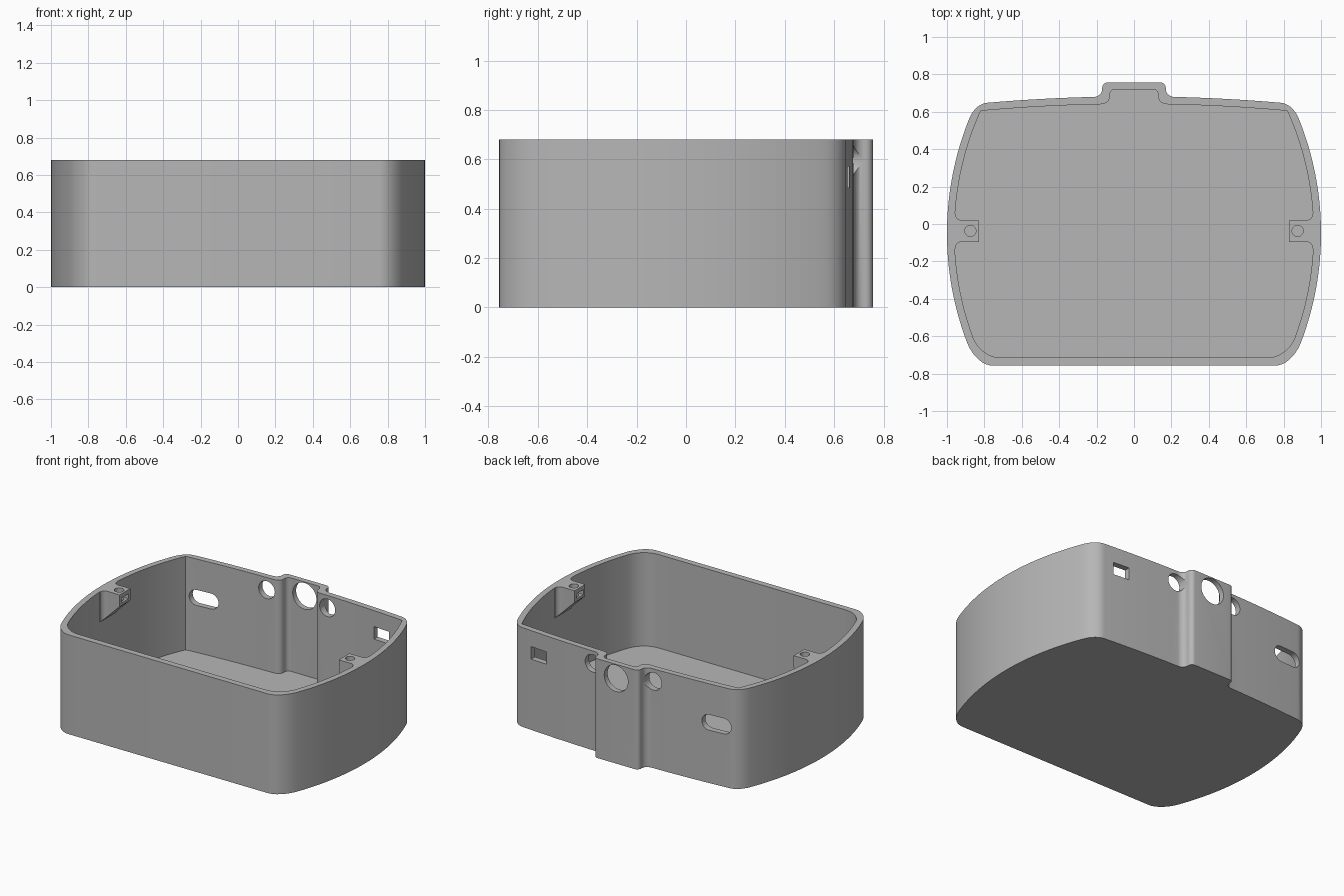
import bpy, bmesh, math
from mathutils import Vector

cube = bpy.data.objects.get("Cube")
if cube:
    bpy.data.objects.remove(cube, do_unlink=True)

HEIGHT, FLOOR = 0.68, 0.04

grey = bpy.data.materials.new("plain grey")
grey.use_nodes = True
colour = (0.47, 0.47, 0.47, 1)
grey.diffuse_color = colour
grey.node_tree.nodes["Principled BSDF"].inputs["Base Color"].default_value = colour


def fillet(start, corner, end, steps=8):
    """Circular-looking rounded corner as a rational curve."""
    a, c, b = Vector(start), Vector(corner), Vector(end)
    w = math.cos((c - a).angle(b - c) / 2)
    pts = []
    for i in range(steps + 1):
        t = i / steps
        k = (1 - t) ** 2, 2 * w * t * (1 - t), t * t
        pts.append(tuple((a * k[0] + c * k[1] + b * k[2]) / sum(k)))
    return pts


def circle(cx, cy, r, n=40, start=0.0, sweep=math.tau):
    return [(cx + r * math.cos(start + sweep * i / n),
             cy + r * math.sin(start + sweep * i / n)) for i in range(n)]


def rect(x0, x1, y0, y1):
    return [(x0, y0), (x1, y0), (x1, y1), (x0, y1)]


def prism(name, pts, lo, hi, axis="z"):
    """Extrude a flat profile along z, or along y with the profile in x and z."""
    bm = bmesh.new()
    place = (lambda p: (p[0], p[1], lo)) if axis == "z" else (lambda p: (p[0], lo, p[1]))
    face = bm.faces.new([bm.verts.new(place(p)) for p in pts])
    new = bmesh.ops.extrude_face_region(bm, geom=[face])["geom"]
    move = (0, 0, hi - lo) if axis == "z" else (0, hi - lo, 0)
    bmesh.ops.translate(bm, verts=[v for v in new if isinstance(v, bmesh.types.BMVert)], vec=move)
    bmesh.ops.recalc_face_normals(bm, faces=bm.faces)
    mesh = bpy.data.meshes.new(name)
    bm.to_mesh(mesh)
    bm.free()
    obj = bpy.data.objects.new(name, mesh)
    bpy.context.collection.objects.link(obj)
    mesh.materials.append(grey)
    return obj


def combine(target, tool, operation):
    """Apply a boolean and remove the tool object."""
    mod = target.modifiers.new("combine", "BOOLEAN")
    mod.operation, mod.object, mod.solver = operation, tool, "EXACT"
    bpy.context.view_layer.update()
    graph = bpy.context.evaluated_depsgraph_get()
    mesh = bpy.data.meshes.new_from_object(target.evaluated_get(graph))
    target.modifiers.clear()
    target.data = mesh
    bpy.data.objects.remove(tool, do_unlink=True)


def side_x(y, inset):
    return math.sqrt((1.64 - inset) ** 2 - (y + 0.05) ** 2) - 0.64


def back_y(x, inset):
    return 0.682 - inset - 0.055 * x * x


def outline(inset, bump_x, bump_y, front_y, back_end, side_end, front_start, front_end, round_back):
    """Half outline from the middle of the back to the front, then mirrored."""
    base = back_y(bump_x, inset)
    half = fillet((bump_x - 0.03, bump_y), (bump_x, bump_y), (bump_x, bump_y - 0.03))
    half += fillet((bump_x, base + 0.04), (bump_x, base),
                   (bump_x + 0.045, back_y(bump_x + 0.045, inset)))
    x0 = bump_x + 0.045
    half += [(x, back_y(x, inset)) for x in (x0 + (back_end - x0) * i / 10 for i in range(1, 10))]
    if round_back:
        half += fillet((back_end, back_y(back_end, inset)), (0.843, 0.648),
                       (side_x(side_end, inset), side_end))
    else:
        half.append((side_x(side_end, inset), side_end))
    steps = 32
    half += [(side_x(y, inset), y) for y in
             (side_end + (front_start - side_end) * i / steps for i in range(1, steps))]
    corner_x = side_x(front_y, inset)
    half += fillet((side_x(front_start, inset), front_start), (corner_x, front_y), (front_end, front_y))
    return half + [(-x, y) for x, y in reversed(half)]


# Shell: outer body hollowed out above the floor
body = prism("enclosure_body",
             outline(0, 0.17, 0.757, -0.757, 0.78, 0.57, -0.64, 0.755, True), 0, HEIGHT)
cavity = prism("cavity_cutter",
               outline(0.04, 0.13, 0.72, -0.715, 0.82, 0.605, -0.61, 0.71, False), FLOOR, 1)
combine(body, cavity, "DIFFERENCE")


def screw_boss(side):
    """Screw boss on a side wall, with sloped underside, screw hole and nut slot."""
    plan = [(0.83, -0.095), (0.83, 0.02)]
    plan += fillet((0.92, 0.02), (0.957, 0.02), (0.955, 0.055))
    plan += [(0.975, 0.055), (0.975, -0.13)]
    plan += fillet((0.955, -0.13), (0.957, -0.095), (0.92, -0.095))
    boss = prism("screw_boss", [(side * x, y) for x, y in plan], 0.4, HEIGHT)
    bm = bmesh.new()
    bm.from_mesh(boss.data)
    cut = bmesh.ops.bisect_plane(bm, geom=bm.verts[:] + bm.edges[:] + bm.faces[:],
                                 plane_co=(side * 0.83, 0, 0.6),
                                 plane_no=(-side, 0, -1), clear_outer=True)
    edges = [e for e in cut["geom_cut"] if isinstance(e, bmesh.types.BMEdge)]
    bmesh.ops.contextual_create(bm, geom=edges)
    bmesh.ops.recalc_face_normals(bm, faces=bm.faces)
    bm.to_mesh(boss.data)
    bm.free()
    combine(body, boss, "UNION")
    x0, x1 = sorted((side * 0.8, side * 0.915))
    combine(body, prism("nut_slot", rect(x0, x1, -0.075, 0.0), 0.618, 0.652), "DIFFERENCE")
    combine(body, prism("screw_hole", circle(side * 0.875, -0.037, 0.03, 24), 0.6, 0.8), "DIFFERENCE")


for side in (-1, 1):
    screw_boss(side)

# Openings through the back wall
capsule = (circle(-0.637, 0.415, 0.053, 12, -math.pi / 2, math.pi) + [(-0.637, 0.468)]
           + circle(-0.743, 0.415, 0.053, 12, math.pi / 2, math.pi) + [(-0.743, 0.362)])
openings = {
    "cable_hole": circle(0, 0.583, 0.09),
    "left_round_hole": circle(0.23, 0.595, 0.06),
    "right_round_hole": circle(-0.23, 0.595, 0.06),
    "square_port": rect(0.595, 0.715, 0.485, 0.57),
    "rounded_port": capsule,
}
for name, profile in openings.items():
    combine(body, prism(name, profile, 0.5, 0.9, "y"), "DIFFERENCE")

# Smooth the curved walls, keep the rims crisp
bpy.ops.object.select_all(action="DESELECT")
body.select_set(True)
bpy.context.view_layer.objects.active = body
bpy.ops.object.shade_smooth_by_angle(angle=math.radians(30))
